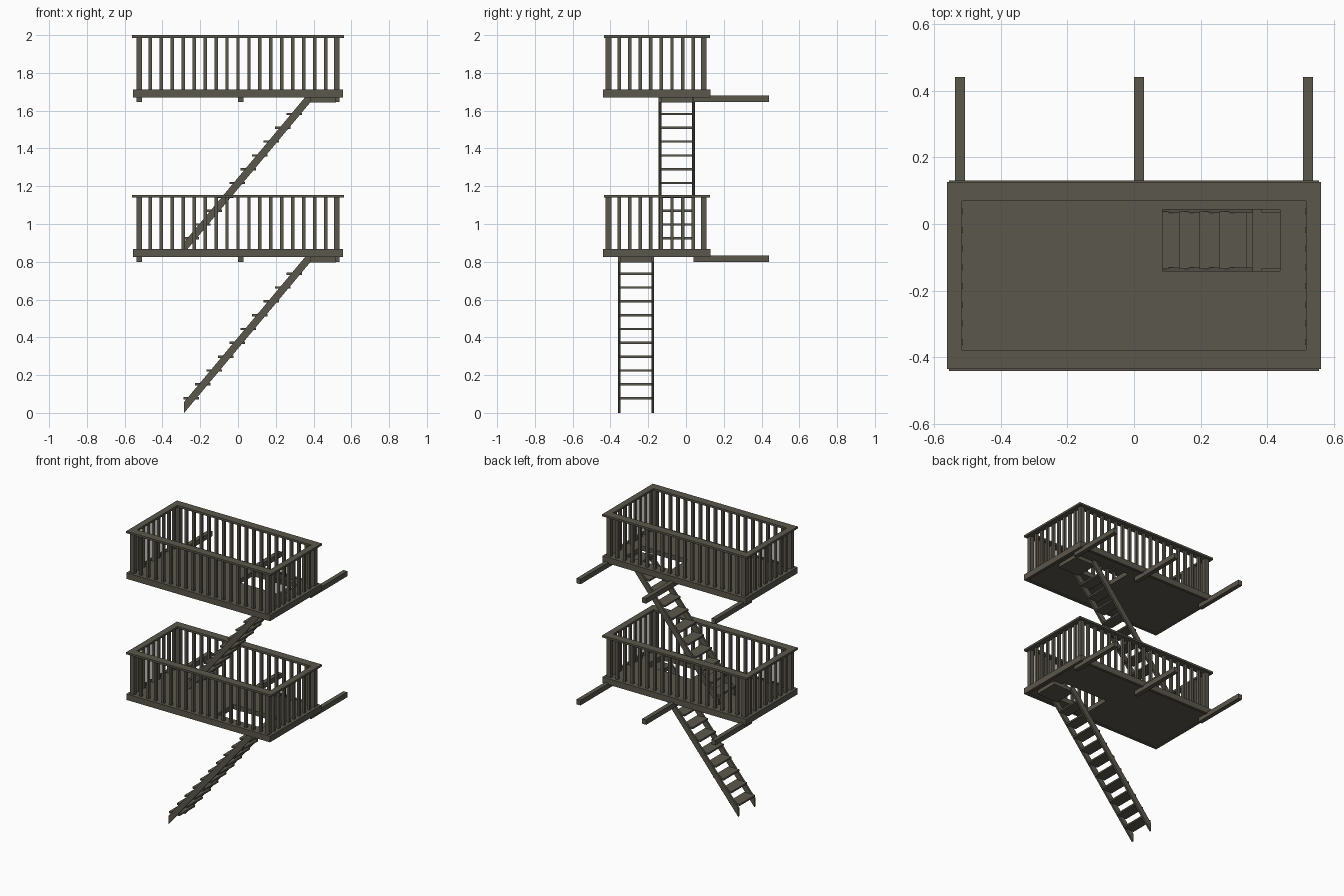
import bpy, bmesh
from mathutils import Matrix, Vector

if "Cube" in bpy.data.objects:
    bpy.data.objects.remove(bpy.data.objects["Cube"])

wood = bpy.data.materials.new("weathered dark wood")
wood.diffuse_color = (0.105, 0.095, 0.075, 1)
wood.use_nodes = True
wood.node_tree.nodes["Principled BSDF"].inputs["Base Color"].default_value = wood.diffuse_color


def finish(name, bm):
    bmesh.ops.recalc_face_normals(bm, faces=bm.faces)
    me = bpy.data.meshes.new(name)
    bm.to_mesh(me)
    bm.free()
    me.materials.append(wood)
    ob = bpy.data.objects.new(name, me)
    bpy.context.collection.objects.link(ob)
    return ob


def add_box(bm, x0, x1, y0, y1, z0, z1):
    c = Vector(((x0 + x1) / 2, (y0 + y1) / 2, (z0 + z1) / 2))
    bmesh.ops.create_cube(bm, size=1, matrix=Matrix.Translation(c)
                          @ Matrix.Diagonal((x1 - x0, y1 - y0, z1 - z0, 1)))


def boxes(name, items):
    bm = bmesh.new()
    for b in items:
        add_box(bm, *b)
    return finish(name, bm)


def ring(x, y0, y1, wx, wy, z0, z1):
    """Four boards around a rectangle."""
    return [(-x, x, y0, y0 + wy, z0, z1), (-x, x, y1 - wy, y1, z0, z1),
            (-x, -x + wx, y0 + wy, y1 - wy, z0, z1),
            (x - wx, x, y0 + wy, y1 - wy, z0, z1)]


def extrude_profile(bm, pts, y0, y1):
    f = bm.faces.new([bm.verts.new((x, y0, z)) for x, z in pts])
    r = bmesh.ops.extrude_face_region(bm, geom=[f])
    vs = [v for v in r["geom"] if isinstance(v, bmesh.types.BMVert)]
    bmesh.ops.translate(bm, verts=vs, vec=(0, y1 - y0, 0))


PX, PY0, PY1 = 0.522, -0.41, 0.094      # post centre lines


def level(tag, b, yc):
    """One balcony with its stair; b = floor below, yc = stair centre line."""
    zf0, zf1, top = b + 0.825, b + 0.867, b + 1.154
    # rim boards and deck with stair opening
    boxes(tag + "_rim", ring(0.555, -0.44, 0.13, 0.02, 0.02, zf0, zf1))
    h0, h1, hx0, hx1 = yc - 0.092, yc + 0.092, 0.085, 0.437
    d0, d1 = zf0 + 0.005, zf1 - 0.004
    boxes(tag + "_deck", [(-0.535, hx0, -0.42, 0.11, d0, d1),
                          (hx1, 0.535, -0.42, 0.11, d0, d1),
                          (hx0, hx1, -0.42, h0, d0, d1),
                          (hx0, hx1, h1, 0.11, d0, d1)])
    # wall beams at the back
    boxes(tag + "_support_beams", [(x - 0.015, x + 0.015, 0.04, 0.44,
                                    b + 0.799, b + 0.834)
                                   for x in (-PX, 0.015, PX)])
    # flat handrail
    boxes(tag + "_handrail", ring(0.56, -0.434, 0.126, 0.044, 0.057,
                                  top - 0.014, top))
    # corner posts and balusters
    z0, z1 = d1 - 0.002, top - 0.012

    def stick(x, y, r):
        return (x - r, x + r, y - r, y + r, z0, z1)
    boxes(tag + "_posts", [stick(x, y, 0.015)
                           for x in (-PX, PX) for y in (PY0, PY1)])
    bal = [stick(-PX + 2 * PX * i / 18, y, 0.009)
           for i in range(1, 18) for y in (PY0, PY1)]
    bal += [stick(x, PY0 + (PY1 - PY0) * i / 9, 0.009)
            for i in range(1, 9) for x in (-PX, PX)]
    boxes(tag + "_balusters", bal)
    # stair stringers
    bm = bmesh.new()
    prof = [(-0.285, b), (-0.285, b + 0.058), (0.355, b + 0.825),
            (0.383, b + 0.825), (0.383, b + 0.798)]
    for s in (-1, 1):
        y = yc + s * 0.089
        extrude_profile(bm, prof, y - 0.007, y + 0.007)
    finish(tag + "_stair_stringers", bm)
    # treads and top landing
    tr = []
    for i in range(10):
        x, z = -0.288 + 0.0605 * i, b + 0.078 + 0.0732 * i
        tr.append((x, x + 0.082, yc - 0.086, yc + 0.086, z - 0.006, z + 0.006))
    boxes(tag + "_stair_treads", tr)
    boxes(tag + "_stair_landing", [(0.355, 0.52, yc - 0.084, yc + 0.084,
                                    b + 0.797, b + 0.824)])


level("lower", 0.0, -0.265)
level("upper", 0.846, -0.049)
